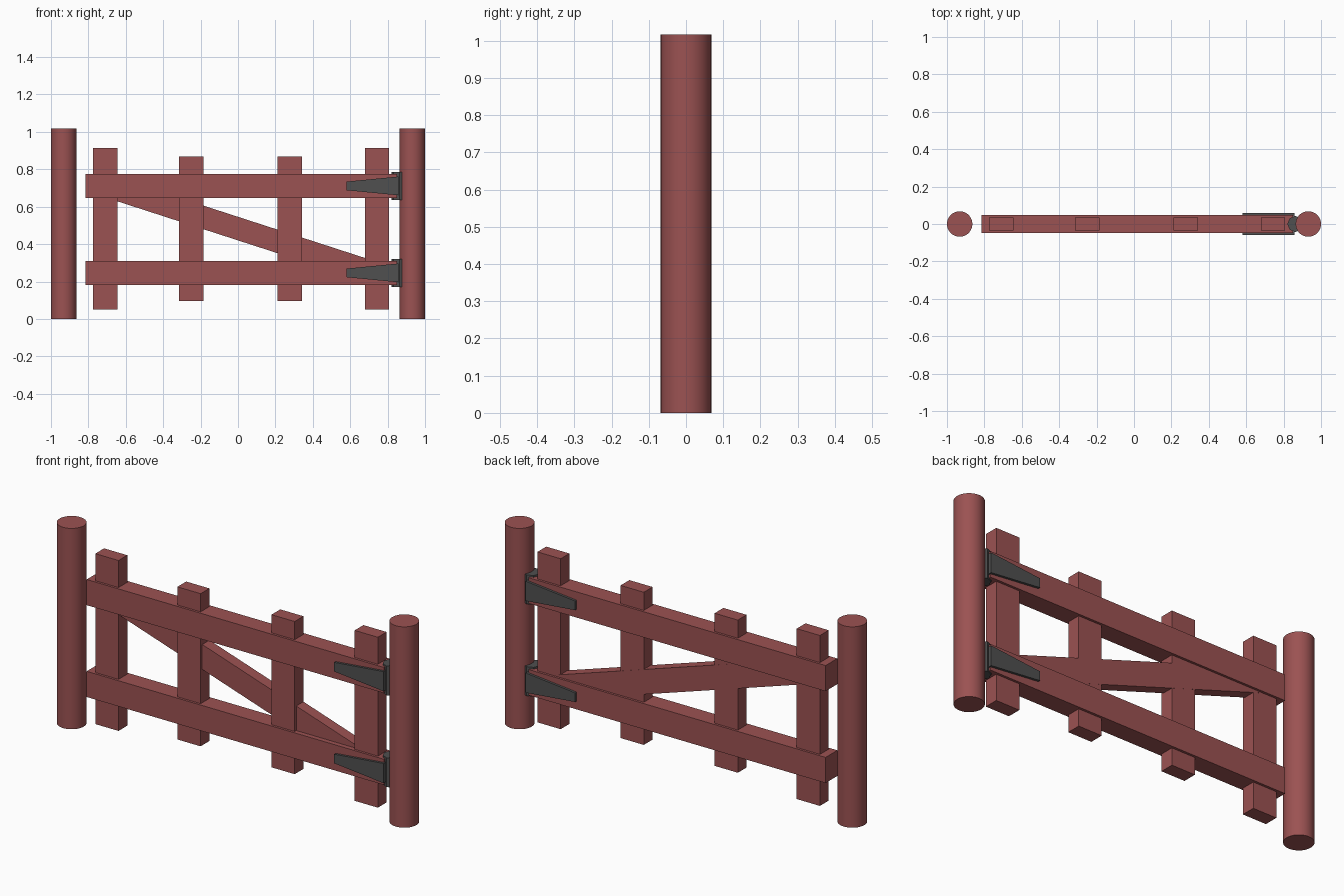
import bpy, math

if "Cube" in bpy.data.objects:
    bpy.data.objects.remove(bpy.data.objects["Cube"])

def material(name, rgb):
    m = bpy.data.materials.new(name)
    m.diffuse_color = (*rgb, 1)
    m.use_nodes = True
    m.node_tree.nodes["Principled BSDF"].inputs["Base Color"].default_value = m.diffuse_color
    return m

wood = material("red_wood", (0.33, 0.085, 0.085))
iron = material("dark_iron", (0.08, 0.08, 0.08))

def board(name, outline, y0, y1, mat):
    """Extrude a four-point (x, z) outline, counter-clockwise, from y0 to y1."""
    verts = [(x, y, z) for y in (y0, y1) for x, z in outline]
    faces = [(0, 1, 2, 3), (7, 6, 5, 4)]
    faces += [(i, i + 4, (i + 1) % 4 + 4, (i + 1) % 4) for i in range(4)]
    me = bpy.data.meshes.new(name)
    me.from_pydata(verts, [], faces)
    me.materials.append(mat)
    ob = bpy.data.objects.new(name, me)
    bpy.context.collection.objects.link(ob)
    return ob

def box(name, x0, x1, y, z0, z1, mat):
    return board(name, [(x0, z0), (x1, z0), (x1, z1), (x0, z1)], -y, y, mat)

def cylinder(name, x, r, z0, z1, sides, mat):
    bpy.ops.mesh.primitive_cylinder_add(vertices=sides, radius=r, depth=z1 - z0,
                                        location=(x, 0, (z0 + z1) / 2))
    ob = bpy.context.object
    ob.name = name
    ob.data.materials.append(mat)
    return ob

# Round posts
for side, x in (("left", -0.932), ("right", 0.932)):
    cylinder(side + "_post", x, 0.068, 0, 1.017, 32, wood)
    bpy.ops.object.shade_smooth_by_angle(angle=math.radians(40))

# Upright boards: tall outer ones, shorter inner ones
for i, (x, z0, z1) in enumerate([(-0.71, 0.05, 0.913), (-0.25, 0.095, 0.868),
                                 (0.277, 0.095, 0.868), (0.743, 0.05, 0.913)]):
    box(f"upright_{i + 1}", x - 0.065, x + 0.065, 0.035, z0, z1, wood)

# Diagonal brace, flush with the uprights at the back
def brace_z(x):
    return 0.478 - 0.324 * (x - 0.015)

a, b, h = -0.70, 0.73, 0.063
board("diagonal_brace", [(a, brace_z(a) - h), (b, brace_z(b) - h),
                         (b, brace_z(b) + h), (a, brace_z(a) + h)], -0.022, 0.0355, wood)

# Rails with their tapered strap hinges
for level, z in (("lower", 0.246), ("upper", 0.711)):
    box(level + "_rail", -0.815, 0.85, 0.047, z - 0.065, z + 0.065, wood)
    taper = [(0.58, z - 0.023), (0.857, z - 0.05), (0.857, z + 0.05), (0.58, z + 0.023)]
    board(level + "_front_strap", taper, -0.059, -0.04, iron)
    board(level + "_back_strap", taper, 0.04, 0.059, iron)
    cylinder(level + "_hinge_barrel", 0.863, 0.043, z - 0.074, z + 0.074, 8, iron)
